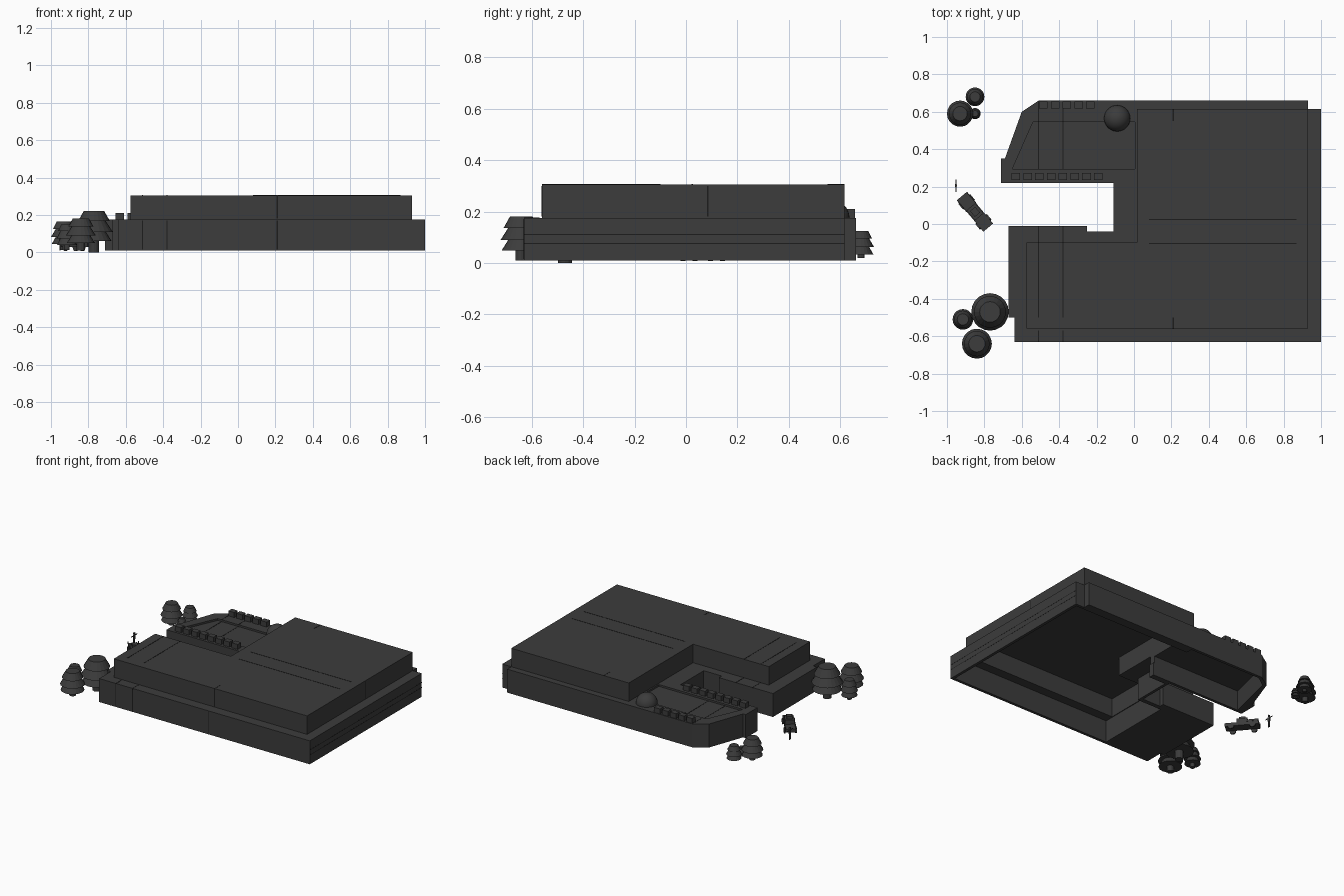
import bpy, bmesh, math
from mathutils import Matrix

cube = bpy.data.objects.get("Cube")
if cube:
    bpy.data.objects.remove(cube)


def material(name, value):
    m = bpy.data.materials.new(name)
    m.use_nodes = True
    col = (value, value, value, 1)
    m.diffuse_color = col
    m.node_tree.nodes["Principled BSDF"].inputs["Base Color"].default_value = col
    return m


GREY = material("charcoal grey", 0.045)
SEAM = material("dark seam", 0.012)


def finish(name, bm, mat=GREY):
    bmesh.ops.recalc_face_normals(bm, faces=bm.faces)
    me = bpy.data.meshes.new(name)
    bm.to_mesh(me)
    bm.free()
    me.materials.append(mat)
    ob = bpy.data.objects.new(name, me)
    bpy.context.collection.objects.link(ob)
    return ob


def prism(name, outline, z0, z1, mat=GREY):
    bm = bmesh.new()
    face = bm.faces.new([bm.verts.new((x, y, z0)) for x, y in outline])
    up = bmesh.ops.extrude_face_region(bm, geom=[face])["geom"]
    bmesh.ops.translate(bm, vec=(0, 0, z1 - z0),
                        verts=[v for v in up if isinstance(v, bmesh.types.BMVert)])
    return finish(name, bm, mat)


def box(name, x0, x1, y0, y1, z0, z1, mat=GREY):
    return prism(name, [(x0, y0), (x1, y0), (x1, y1), (x0, y1)], z0, z1, mat)


def cut(target, *cutters):
    for c in cutters:
        mod = target.modifiers.new("cut", "BOOLEAN")
        mod.operation, mod.solver, mod.object = "DIFFERENCE", "EXACT", c
        c.hide_render = True
        c.hide_set(True)
        c.display_type = "WIRE"


def add_cone(bm, r0, r1, z0, z1, sides, matrix=Matrix()):
    bmesh.ops.create_cone(bm, cap_ends=True, segments=sides, radius1=r0, radius2=r1,
                          depth=z1 - z0,
                          matrix=matrix @ Matrix.Translation((0, 0, (z0 + z1) / 2)))


# Lower storey: C-shaped around the courtyard, hollow underneath
lower = prism("lower_storey", [
    (-0.64, -0.63), (1, -0.63), (1, 0.615), (0.93, 0.615), (0.93, 0.66), (-0.51, 0.66),
    (-0.60, 0.60), (-0.69, 0.35), (-0.71, 0.35), (-0.71, 0.22), (-0.11, 0.22),
    (-0.11, -0.04), (-0.25, -0.04), (-0.25, -0.01), (-0.67, -0.01), (-0.67, -0.50),
    (-0.64, -0.50)], 0.01, 0.175)

# Upper storey: L-shaped block, hollow up to its roof and open to the storey below
upper = prism("upper_storey", [(-0.575, -0.56), (0.93, -0.56), (0.93, 0.615),
                               (0.015, 0.615), (0.015, -0.10), (-0.575, -0.10)],
              0.17, 0.305)
shaft = prism("upper_hollow_cutter", [(-0.275, -0.545), (0.915, -0.545), (0.915, 0.59),
                                      (0.03, 0.59), (0.03, -0.115), (-0.275, -0.115)],
              0.1, 0.296)
cut(upper, shaft)
cut(lower,
    prism("main_hollow_cutter", [(-0.28, -0.61), (0.98, -0.61), (0.98, 0.595), (0.04, 0.595),
                                 (0.04, 0.20), (-0.09, 0.20), (-0.09, -0.07),
                                 (-0.28, -0.07)], -0.1, 0.165),
    prism("back_wing_hollow_cutter", [(-0.66, 0.24), (0.06, 0.24), (0.06, 0.64),
                                      (-0.50, 0.64), (-0.58, 0.585)], -0.1, 0.15),
    prism("terrace_cutter", [(-0.65, 0.295), (0.005, 0.295), (0.005, 0.545),
                             (-0.54, 0.545)], 0.162, 0.3),
    shaft)

# Battlements along both sides of the terrace
for row, x0, y, count in (("back", -0.485, 0.637, 5), ("courtyard", -0.632, 0.255, 8)):
    for i in range(count):
        x = x0 + i * 0.063
        box(f"{row}_battlement_{i + 1}", x - 0.023, x + 0.023, y - 0.019, y + 0.019,
            0.17, 0.21)

# Dome on the terrace
bm = bmesh.new()
bmesh.ops.create_uvsphere(bm, u_segments=32, v_segments=16, radius=0.07,
                          matrix=Matrix.Translation((-0.09, 0.565, 0.175)))
for f in bm.faces:
    f.smooth = True
finish("dome", bm)

# Panel seams on roofs and walls
E, W = 0.001, 0.003
for x in (-0.51, -0.38):
    box("front_wall_seam", x - W, x + W, -0.63 - E, -0.62, 0.015, 0.17, SEAM)
    box("front_ledge_seam", x - W, x + W, -0.63, -0.57, 0.17, 0.175 + E, SEAM)
    box("wing_roof_seam", x - W, x + W, -0.50, -0.10, 0.30, 0.305 + E, SEAM)
    box("wing_ledge_seam", x - W, x + W, -0.10, -0.01, 0.17, 0.175 + E, SEAM)
    box("terrace_seam", x - W, x + W, 0.295, 0.545, 0.155, 0.162 + E, SEAM)
    box("back_rim_seam", x - W, x + W, 0.545, 0.655, 0.17, 0.175 + E, SEAM)
box("front_joint_low", 0.21 - W, 0.21 + W, -0.63 - E, -0.62, 0.015, 0.17, SEAM)
box("front_joint_high", 0.21 - W, 0.21 + W, -0.56 - E, -0.55, 0.18, 0.30, SEAM)
box("roof_joint_front", 0.21 - W, 0.21 + W, -0.56, -0.50, 0.30, 0.305 + E, SEAM)
box("roof_joint_back", 0.21 - W, 0.21 + W, 0.55, 0.615, 0.30, 0.305 + E, SEAM)
for y in (0.025, -0.105):
    box("roof_long_seam", 0.08, 0.87, y - W, y + W, 0.30, 0.305 + E, SEAM)
for z in (0.075, 0.11):
    box("side_wall_seam", 0.99, 1.0005, -0.63, 0.615, z - 0.002, z + 0.002, SEAM)
box("side_joint", 0.92, 0.93 + E, 0.085 - W, 0.085 + W, 0.18, 0.30, SEAM)

# Trees: trunk and three flared tiers
for i, (x, y, r, h, foot) in enumerate([
        (-0.93, 0.59, 0.07, 0.165, 0.012), (-0.85, 0.68, 0.05, 0.125, 0.02),
        (-0.85, 0.59, 0.03, 0.08, 0.012), (-0.77, -0.47, 0.10, 0.22, 0),
        (-0.915, -0.51, 0.055, 0.15, 0.012), (-0.84, -0.64, 0.08, 0.18, 0.01)]):
    bm = bmesh.new()
    at = Matrix.Translation((x, y, 0))
    add_cone(bm, r * 0.28, r * 0.28, foot, h * 0.4, 12, at)
    for low, high, wide, top in ((0.27, 0.52, 0.95, 0.6), (0.5, 0.78, 1, 0.6),
                                 (0.76, 1, 0.85, 0.55)):
        add_cone(bm, r * wide, r * top, h * low, h * high, 20, at)
    finish(f"tree_{i + 1}", bm)

# Open vehicle: body, cab, raised top, rack and wheels, built along its own x axis
place = (Matrix.Translation((-0.85, 0.065, 0.007))
         @ Matrix.Rotation(math.radians(-50), 4, "Z"))
for name, dims in {
        "vehicle_body": (-0.11, 0.11, -0.034, 0.034, 0.022, 0.045),
        "vehicle_cab": (-0.035, 0.035, -0.03, 0.03, 0.045, 0.075),
        "vehicle_top": (-0.02, 0.02, -0.018, 0.018, 0.075, 0.092),
        "vehicle_rear_rail_a": (-0.11, -0.03, -0.036, -0.032, 0.045, 0.058),
        "vehicle_rear_rail_b": (-0.11, -0.03, 0.032, 0.036, 0.045, 0.058)}.items():
    box(name, *dims).matrix_world = place
for x in (-0.07, 0.07):
    for side in (-1, 1):
        bm = bmesh.new()
        add_cone(bm, 0.02, 0.02, -0.005, 0.005, 16,
                 Matrix.Translation((x, side * 0.036, 0.02))
                 @ Matrix.Rotation(math.pi / 2, 4, "X"))
        finish("vehicle_wheel", bm).matrix_world = place

# Standing figure with outstretched arms
for name, dims in {
        "figure_leg_a": (-0.003, 0.003, -0.007, -0.002, 0.01, 0.05),
        "figure_leg_b": (-0.003, 0.003, 0.002, 0.007, 0.01, 0.05),
        "figure_torso": (-0.004, 0.004, -0.008, 0.008, 0.05, 0.08),
        "figure_arms": (-0.002, 0.002, -0.034, 0.034, 0.073, 0.078),
        "figure_head": (-0.005, 0.005, -0.005, 0.005, 0.083, 0.096),
        "figure_neck": (-0.002, 0.002, -0.002, 0.002, 0.08, 0.083)}.items():
    box(name, *dims).matrix_world = Matrix.Translation((-0.952, 0.205, 0))
